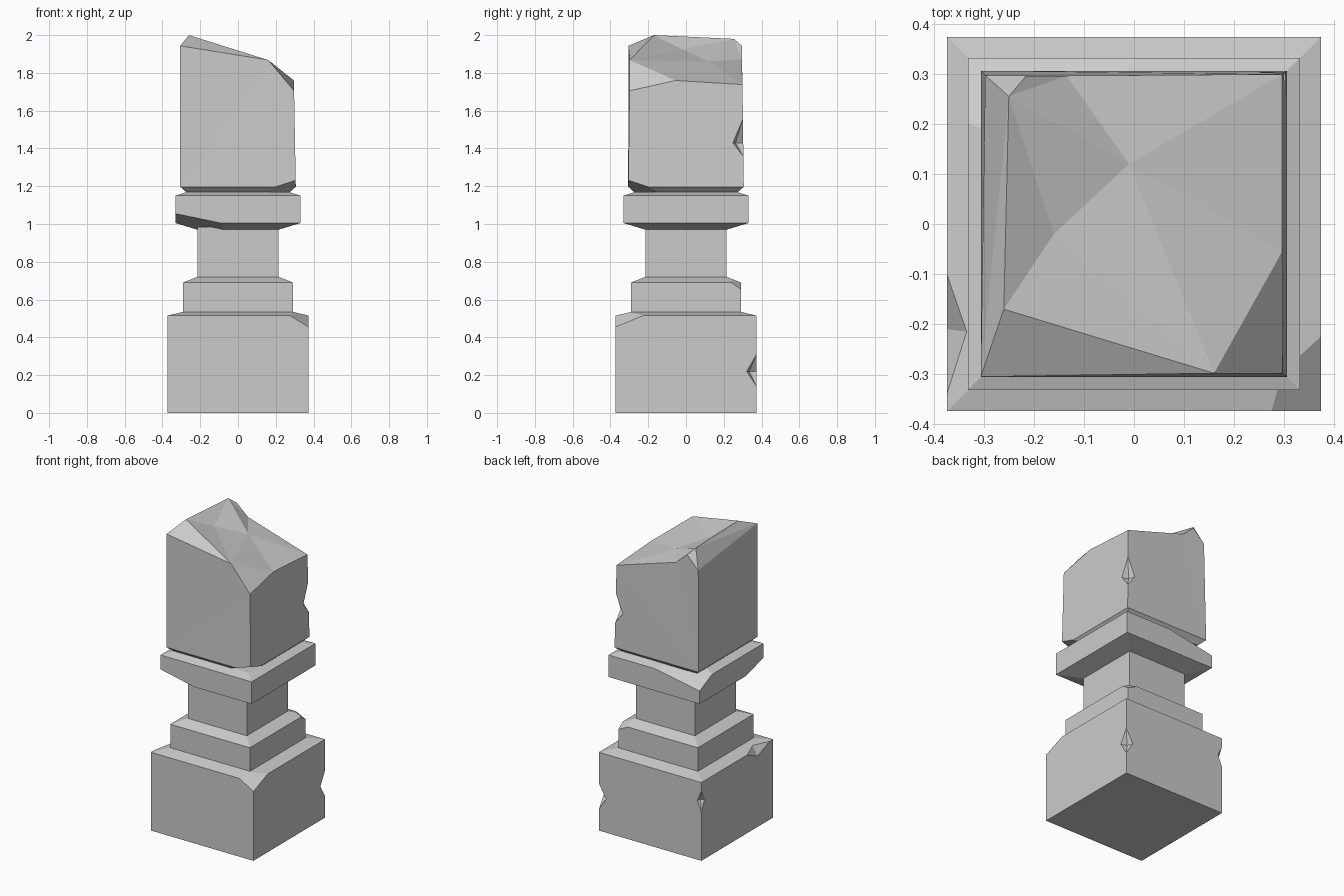
import bpy, bmesh
from mathutils import Vector
from mathutils.geometry import normal

if "Cube" in bpy.data.objects:
    bpy.data.objects.remove(bpy.data.objects["Cube"])


def finish(name, bm):
    bmesh.ops.recalc_face_normals(bm, faces=bm.faces[:])
    me = bpy.data.meshes.new(name)
    bm.to_mesh(me)
    bm.free()
    ob = bpy.data.objects.new(name, me)
    bpy.context.collection.objects.link(ob)
    return ob


def square_ring(bm, w, z):
    return [bm.verts.new((sx * w, sy * w, z))
            for sx, sy in ((-1, -1), (1, -1), (1, 1), (-1, 1))]


def stack(bm, profile):
    """Square rings from (half width, z) joined by walls, closed at the bottom."""
    rings = [square_ring(bm, w, z) for w, z in profile]
    for a, b in zip(rings, rings[1:]):
        for i in range(4):
            j = (i + 1) % 4
            bm.faces.new((a[i], a[j], b[j], b[i]))
    bm.faces.new(rings[0][::-1])
    return rings[-1]


def chip(bm, corner, pts):
    """Slice a broken corner off along the plane through three points."""
    p = [Vector(q) for q in pts]
    n = normal(p)
    if n.dot(Vector(corner) - p[0]) < 0:
        n = -n
    geom = bm.verts[:] + bm.edges[:] + bm.faces[:]
    bmesh.ops.bisect_plane(bm, geom=geom, dist=1e-5, plane_co=p[0],
                           plane_no=n, clear_outer=True)
    bmesh.ops.holes_fill(bm, edges=[e for e in bm.edges if e.is_boundary], sides=0)


def block(name, profile, chips=()):
    bm = bmesh.new()
    bm.faces.new(stack(bm, profile))
    for corner, pts in chips:
        chip(bm, corner, pts)
    return finish(name, bm)


def gouge(ob, pts):
    """Subtract the convex hull of a few points."""
    bm = bmesh.new()
    for p in pts:
        bm.verts.new(p)
    bmesh.ops.convex_hull(bm, input=bm.verts[:])
    cutter = finish("gouge_cutter", bm)
    cutter.hide_render = True
    m = ob.modifiers.new("gouge", 'BOOLEAN')
    m.operation, m.solver, m.object = 'DIFFERENCE', 'EXACT', cutter
    bpy.context.view_layer.objects.active = ob
    bpy.ops.object.modifier_apply(modifier=m.name)
    bpy.data.objects.remove(cutter)


def edge_notch(ob, sx, w, z0, zm, z1, d):
    """V-shaped notch in a back vertical edge."""
    o, s = w + 0.045, d - 0.03
    gouge(ob, [(sx * w, w, z0), (sx * w, w, z1), (sx * d, d, zm),
               (sx * o, s, zm), (sx * s, o, zm), (sx * (o + .05), o + .05, zm)])


# plinth with a broken front corner, notched back edges and a chipped left rim
base = block("base", [(.373, 0), (.373, .515), (.29, .535)], [
    ((.373, -.373, .515),
     [(.275, -.373, .515), (.373, -.225, .515), (.373, -.373, .455)])])
edge_notch(base, 1, .373, .14, .22, .31, .335)
edge_notch(base, -1, .373, .32, .39, .46, .352)
gouge(base, [(-.373, -.1, .516), (-.373, -.34, .516), (-.333, -.215, .526),
             (-.374, -.21, .465), (-.43, -.215, .48), (-.39, -.215, .57)])

# step and neck
block("step", [(.29, .53), (.29, .69), (.215, .72)], [
    ((.29, .29, .69), [(.22, .29, .69), (.29, .24, .69), (.29, .29, .655)])])
block("neck", [(.215, .715), (.215, .985)])

# collar, broken below at front left and above at back left
block("collar", [(.215, .97), (.331, 1.005), (.331, 1.15), (.27, 1.17)], [
    ((-.331, -.331, 1.0),
     [(-.331, -.331, 1.055), (-.09, -.331, 1.005), (-.331, -.15, 1.005)]),
    ((-.331, .331, 1.15),
     [(0, .331, 1.15), (-.331, .2, 1.15), (-.331, .331, 1.09)])])

# shaft with a fractured top
bm = bmesh.new()
ring = stack(bm, [(.27, 1.165), (.306, 1.197)])
top = {"A": (-.306, -.305, 1.943), "B": (-.26, -.17, 2.0), "C": (-.25, .255, 1.98),
       "D": (-.297, .297, 1.862), "E": (.16, -.298, 1.868), "F": (.296, -.055, 1.76),
       "G": (.297, -.299, 1.705), "H": (.296, .299, 1.738), "I": (-.01, .12, 1.86),
       "J": (-.135, .296, 1.871), "K": (-.16, -.02, 1.925), "P": (-.215, .296, 1.943)}
v = {k: bm.verts.new(p) for k, p in top.items()}
v.update({str(i): r for i, r in enumerate(ring)})
for f in ("01GEA", "12HFG", "23DPJH", "30AD",
          "AEB", "EGF", "DPC", "ABC", "ACD", "BEK", "KEI", "EFI", "FHI",
          "IHJ", "CPJ", "CJI", "CIK", "CKB"):
    bm.faces.new([v[c] for c in f])
bmesh.ops.recalc_face_normals(bm, faces=bm.faces[:])
chip(bm, (.306, -.306, 1.19),
     [(.2, -.306, 1.197), (.306, -.2, 1.197), (.306, -.306, 1.232)])
bmesh.ops.triangulate(bm, faces=[f for f in bm.faces if len(f.verts) > 4])
shaft = finish("shaft", bm)
edge_notch(shaft, 1, .302, 1.36, 1.43, 1.56, .262)
